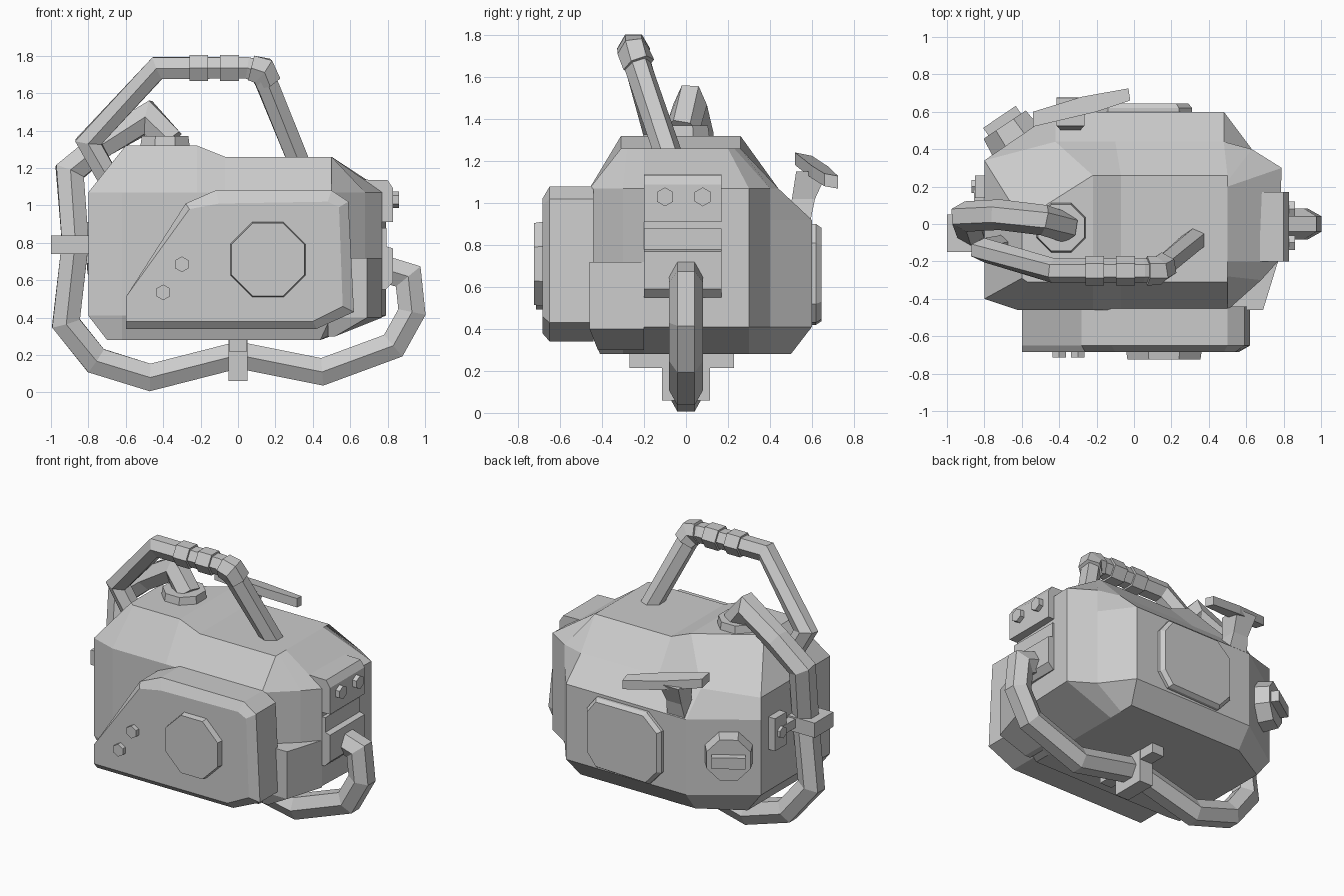
import bpy, bmesh, math
from mathutils import Vector, Matrix

old = bpy.data.objects.get("Cube")
if old:
    bpy.data.objects.remove(old, do_unlink=True)

grey = bpy.data.materials.new("plain grey")
grey.use_nodes = True
grey.diffuse_color = (.6, .6, .6, 1)
grey.node_tree.nodes["Principled BSDF"].inputs["Base Color"].default_value = (.6, .6, .6, 1)


def finish(name, bm):
    bmesh.ops.recalc_face_normals(bm, faces=bm.faces)
    mesh = bpy.data.meshes.new(name)
    bm.to_mesh(mesh)
    bm.free()
    mesh.materials.append(grey)
    obj = bpy.data.objects.new(name, mesh)
    bpy.context.collection.objects.link(obj)
    return obj


def loft(name, rings, caps=None):
    """Skin a stack of equal rings; caps may split the last ring into index groups."""
    bm = bmesh.new()
    loops = [[bm.verts.new(p) for p in ring] for ring in rings]
    count = len(rings[0])
    for low, high in zip(loops, loops[1:]):
        for i in range(count):
            j = (i + 1) % count
            bm.faces.new((low[i], low[j], high[j], high[i]))
    bm.faces.new(loops[0][::-1])
    for group in caps or [range(count)]:
        bm.faces.new([loops[-1][i] for i in group])
    return finish(name, bm)


def box(name, center, size, turn=Matrix.Identity(3)):
    bm = bmesh.new()
    bmesh.ops.create_cube(bm, size=1)
    place = Matrix.Translation(center) @ turn.to_4x4() @ Matrix.Diagonal((*size, 1))
    bmesh.ops.transform(bm, matrix=place, verts=bm.verts)
    return finish(name, bm)


def disc(name, start, end, radius, sides, taper=1.0):
    start, end = Vector(start), Vector(end)
    turn = (end - start).to_track_quat('Z', 'Y')
    rings = []
    for origin, r in ((start, radius), (end, radius * taper)):
        angles = [math.tau * (k + .5) / sides for k in range(sides)]
        rings.append([origin + turn @ Vector((r * math.cos(a), r * math.sin(a), 0)) for a in angles])
    return loft(name, rings)


def tube(name, path, radius, sides=6):
    """Sweep a polygon along a path, with mitred corners."""
    path = [Vector(p) for p in path]
    rings = []
    for i, p in enumerate(path):
        before = (p - path[max(i - 1, 0)]).normalized()
        after = (path[min(i + 1, len(path) - 1)] - p).normalized()
        along = (before + after).normalized()
        mitre = 1.0
        if before.length and after.length:
            mitre = min(1.4, 1 / max(.1, along.dot(after)))
        u = Vector((0, 1, 0))
        u = (u - along * u.dot(along)).normalized()
        v = along.cross(u) * mitre
        angles = [math.tau * k / sides for k in range(sides)]
        rings.append([p + radius * (u * math.cos(a) + v * math.sin(a)) for a in angles])
    return loft(name, rings)


def clamp(value, low, high):
    return max(low, min(high, value))


# Main body: plan outline, narrowed below and at the shoulder, with a stepped top
plan = [(-.62, -.46), (-.22, -.46), (-.07, -.46), (.5, -.46), (.68, -.3), (.77, -.2),
        (.79, .3), (.63, .4), (.48, .6), (-.1, .6), (-.42, .6), (-.8, .34), (-.8, -.4)]
top = [(-.57, -.31), (-.22, -.31), (-.07, -.31), (.5, -.31), (.5, -.28), (.5, -.2),
       (.5, .2), (.5, .23), (.5, .26), (-.07, .26), (-.22, .26), (-.6, .02), (-.6, -.29)]
high_points = (0, 1, 10, 11, 12)
loft("main_body", [
    [(clamp(x, -.7, .44), clamp(y, -.41, .5), .28) for x, y in plan],
    [(x, y, .41) for x, y in plan],
    [(x, y, .92) for x, y in plan],
    [(x, min(y, .44), 1.07) for x, y in plan],
    [(x, y, 1.32 if i in high_points else 1.26) for i, (x, y) in enumerate(top)],
], caps=[(0, 1, 10, 11, 12), (1, 2, 9, 10), range(2, 10)])

# Lower front corner block
corner = [(.48, -.46), (.69, -.46), (.77, -.2), (.48, -.2)]
loft("corner_block", [[(clamp(x, .4, .52), max(y, -.42), .3) for x, y in corner],
                      [(x, y, .4) for x, y in corner],
                      [(x, y, .72) for x, y in corner]])

# Front cover with bevelled rim, round plate and bolts
cover = [(-.6, .34), (.42, .34), (.62, .43), (.59, 1.02), (.5, 1.08), (-.12, 1.08), (-.28, 1.01), (-.6, .51)]
rim = [(-.6, .38), (.4, .38), (.56, .46), (.54, .99), (.48, 1.02), (-.1, 1.01), (-.26, .98), (-.6, .51)]
loft("front_cover", [[(x, -.44, z) for x, z in cover],
                     [(x, -.65, z) for x, z in cover],
                     [(x, -.685, z) for x, z in rim]])
disc("cover_plate", (.16, -.67, .71), (.16, -.725, .71), .22, 8, .96)
for x, z in ((-.3, .685), (-.4, .535)):
    disc("cover_bolt", (x, -.67, z), (x, -.715, z), .042, 6)

# End panel: bolted upper box and stepped lower box
upper = [(.55, .91), (.83, .91), (.83, 1.09), (.8, 1.135), (.55, 1.14)]
lower = [(.6, .55), (.79, .55), (.83, .59), (.83, .77), (.795, .78), (.795, .88), (.6, .88)]
for name, profile in (("upper_end_box", upper), ("lower_end_box", lower)):
    loft(name, [[(x, y, z) for x, z in profile] for y in (-.2, .17)])
for y in (-.1, .08):
    disc("end_bolt", (.81, y, 1.03), (.86, y, 1.03), .045, 6)

# Back plate
plate = [(-.25, .52), (-.16, .42), (.24, .43), (.31, .52), (.31, .81), (.24, .9), (-.14, .9), (-.25, .8)]
loft("back_plate", [[(.03 + (x - .03) * s, y, .66 + (z - .66) * s) for x, z in plate]
                    for y, s in ((.58, 1), (.62, 1), (.645, .93))])

# Angled dial with grip bar
outward = Vector((-.56, .83, 0)).normalized()
dial = Vector((-.63, .44, .69))
dial_turn = Matrix.Rotation(math.atan2(outward.y, outward.x), 3, 'Z')
disc("dial", dial, dial + outward * .11, .16, 8, .92)
box("dial_grip", dial + outward * .09, (.14, .21, .075), dial_turn)

# Back lever: leaning post and tilted crossbar
loft("lever_post", [[(-.34 + dx * w, y + dy * w, z) for dx, dy in ((-1, -1), (1, -1), (1, 1), (-1, 1))]
                    for y, z, w in ((.52, .9, .07), (.56, 1.02, .055), (.6, 1.15, .075))])
bar = [(-.54, .52), (-.2, .6), (-.02, .66), (-.03, .725), (-.28, .68), (-.54, .6)]
loft("lever_bar", [[(x, y, 1.09 - x * .14 - (y - .6) * .2 + lift) for x, y in bar] for lift in (0, .06)])

# Top cap and the long pipe running from it round the underside to the far end
disc("pipe_cap", (-.39, -.02, 1.3), (-.39, -.02, 1.37), .145, 8, .93)
tube("long_pipe", [(-.36, -.02, 1.34), (-.48, .02, 1.47), (-.72, .05, 1.33), (-.9, .04, 1.18),
                   (-.87, -.04, .8), (-.92, -.03, .37), (-.76, 0, .17), (-.47, 0, .08), (0, 0, .2),
                   (.45, 0, .11), (.83, 0, .25), (.93, 0, .43), (.91, 0, .62), (.78, 0, .66)], .082)

# Pipe brackets
box("side_clamp", (-.9, -.05, .79), (.2, .2, .1))
box("side_arm", (-.83, .08, .8), (.05, .2, .06))
box("side_bracket", (-.82, .2, .8), (.06, .12, .22))
disc("side_bolt", (-.84, .2, .8), (-.87, .2, .8), .04, 6)
box("under_plate", (0, -.02, .25), (.09, .5, .07))
box("under_clamp", (0, 0, .17), (.1, .23, .22))

# Carrying handle with collars
tube("handle", [(.33, -.08, 1.22), (.13, -.25, 1.71), (.05, -.25, 1.735), (-.43, -.25, 1.735),
                (-.8, -.14, 1.34), (-.68, -.12, 1.12)], .066)
for x in (-.21, -.045):
    tube("handle_collar", [(x - .05, -.25, 1.735), (x + .05, -.25, 1.735)], .08)
tube("handle_joint", [(.16, -.225, 1.66), (.13, -.25, 1.72), (.07, -.25, 1.735)], .078)
